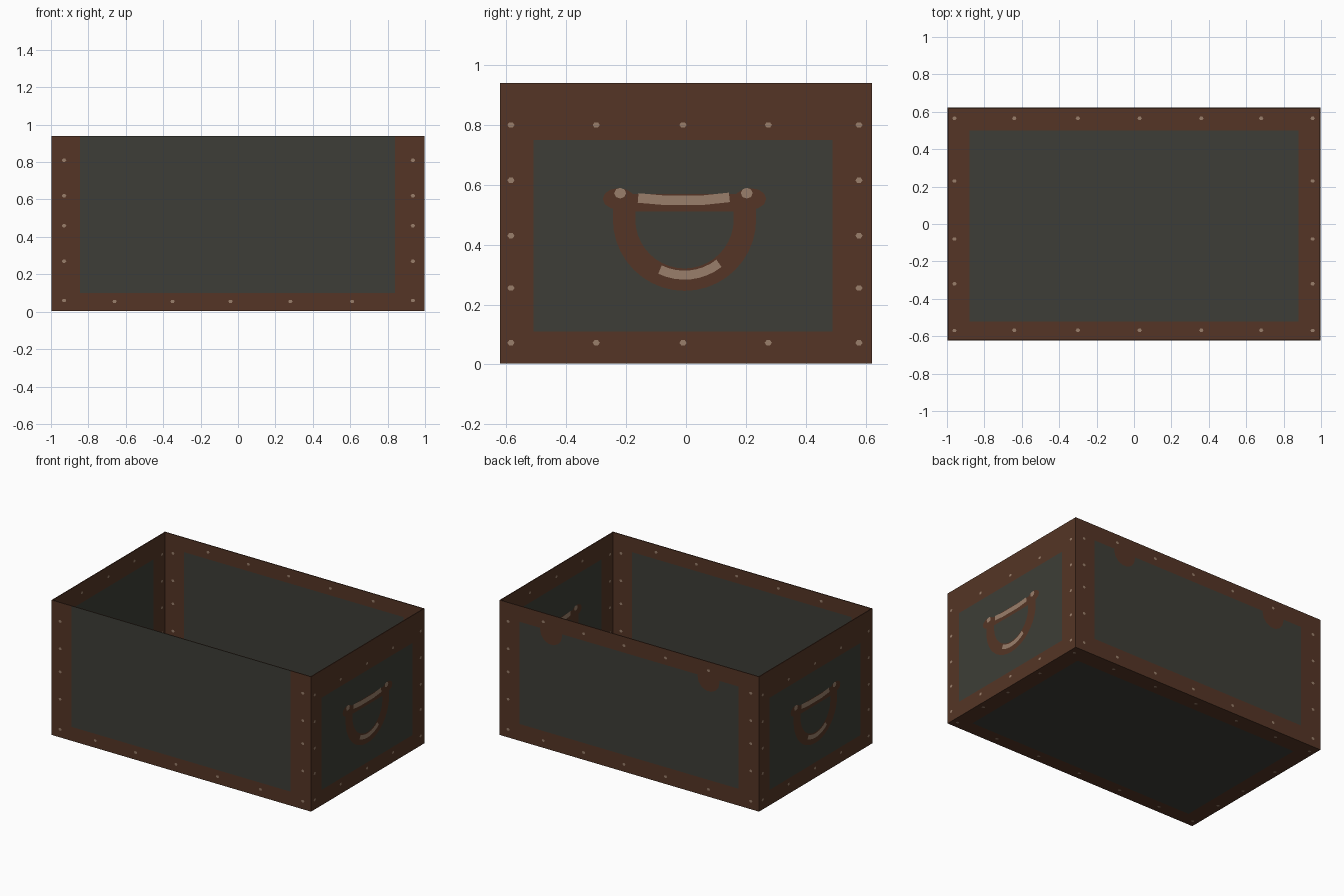
import bpy, bmesh, math
from mathutils import Matrix, Vector

if "Cube" in bpy.data.objects:
    bpy.data.objects.remove(bpy.data.objects["Cube"])

W, D, H = 0.997, 0.622, 0.94      # half width, half depth, height
T = 0.006                         # wall thickness
BASE = 0.003


def material(name, rgb):
    m = bpy.data.materials.new(name)
    m.diffuse_color = (*rgb, 1)
    m.use_nodes = True
    m.node_tree.nodes["Principled BSDF"].inputs["Base Color"].default_value = m.diffuse_color
    return m


PANEL = material("dark grey green panel", (0.047, 0.048, 0.038))
BROWN = material("rust brown frame", (0.090, 0.036, 0.019))
SHINE = material("worn tan metal", (0.32, 0.21, 0.145))


def plane(origin, u, n):
    """Local u, v, n axes of one side of the box."""
    u, n = Vector(u), Vector(n)
    v = n.cross(u)
    m = Matrix((u, v, n)).transposed().to_4x4()
    m.translation = origin
    return m


def finish(name, bm, mats, matrix):
    me = bpy.data.meshes.new(name)
    bm.to_mesh(me)
    bm.free()
    for m in mats:
        me.materials.append(m)
    ob = bpy.data.objects.new(name, me)
    ob.matrix_world = matrix
    bpy.context.collection.objects.link(ob)
    return ob


def sheet(name, matrix, us, vs):
    """3 x 3 sheet: border cells are frame, middle cell is panel."""
    bm = bmesh.new()
    g = [[bm.verts.new((u, v, 0)) for u in us] for v in vs]
    for j in range(len(vs) - 1):
        for i in range(len(us) - 1):
            if vs[j + 1] - vs[j] < 1e-5:
                continue
            f = bm.faces.new((g[j][i], g[j][i + 1], g[j + 1][i + 1], g[j + 1][i]))
            f.material_index = 0 if (i == 1 and j == 1) else 1
    finish(name, bm, (PANEL, BROWN), matrix)


def discs(name, matrix, spots, mat, ru, rv, lift, sides=6):
    bm = bmesh.new()
    for u, v in spots:
        bm.faces.new([bm.verts.new((u + ru * math.cos(a), v + rv * math.sin(a), lift))
                      for a in (2 * math.pi * k / sides for k in range(sides))])
    finish(name, bm, (mat,), matrix)


def ribbon(name, matrix, pts, width, mat, lift):
    """Flat band of constant width along a path."""
    bm = bmesh.new()
    p = [Vector(q) for q in pts]
    pairs = []
    for i, q in enumerate(p):
        d = (p[min(i + 1, len(p) - 1)] - p[max(i - 1, 0)]).normalized()
        s = Vector((-d.y, d.x)) * width / 2
        pairs.append([bm.verts.new((*(q + k * s), lift)) for k in (1, -1)])
    for a, b in zip(pairs, pairs[1:]):
        bm.faces.new((a[0], a[1], b[1], b[0]))
    finish(name, bm, (mat,), matrix)


def arc(r, a0, a1, n):
    return [(-0.005 + r * math.cos(math.radians(a0 + (a1 - a0) * k / n)),
             0.485 + r * math.sin(math.radians(a0 + (a1 - a0) * k / n)))
            for k in range(n + 1)]


def handle(name, m):
    path = [(-0.207, 0.57)] + arc(0.202, 180, 360, 20) + [(0.197, 0.57)]
    ribbon(name + "_grip", m, path, 0.075, BROWN, 0.0010)
    ribbon(name + "_bar", m, [(-0.2, 0.54), (0.2, 0.54)], 0.06, BROWN, 0.0014)
    discs(name + "_knobs", m, [(-0.225, 0.553), (0.215, 0.553)], BROWN, 0.053, 0.036, 0.0018, 12)
    ribbon(name + "_bar_shine", m, [(-0.16, 0.556), (-0.08, 0.549), (0.06, 0.549), (0.145, 0.558)],
           0.032, SHINE, 0.0024)
    ribbon(name + "_grip_shine", m, arc(0.187, 244, 308, 8), 0.03, SHINE, 0.0024)
    discs(name + "_knob_shine", m, [(-0.22, 0.572), (0.203, 0.572)], SHINE, 0.02, 0.018, 0.0024, 8)


def rivets(name, m, eu, us, ev, vs):
    """Rows at heights ev over us, columns at eu over vs."""
    spots = [(u, v) for v in ev for u in us] + [(u, v) for u in eu for v in vs]
    discs(name + "_rivets", m, spots, SHINE, 0.012, 0.010, 0.0025)


long_row = [-0.66, -0.35, -0.04, 0.28, 0.61]
short_row = [-0.30, -0.01, 0.275]
column = [0.06, 0.27, 0.46, 0.62, 0.81]

# Outer and inner faces of the long walls
long_us = (-W, -0.845, 0.84, W)
longs = {
    "front_wall_outside": (plane((0, -D, 0), (1, 0, 0), (0, -1, 0)), (BASE, 0.10, H, H), (0.055,)),
    "back_wall_outside": (plane((0, D, 0), (-1, 0, 0), (0, 1, 0)), (BASE, 0.12, 0.83, H), (0.055, 0.88)),
    "front_wall_inside": (plane((0, -D + T, 0), (-1, 0, 0), (0, 1, 0)), (BASE, 0.10, 0.84, H), (0.055, 0.89)),
    "back_wall_inside": (plane((0, D - T, 0), (1, 0, 0), (0, -1, 0)), (BASE, 0.10, 0.84, H), (0.055, 0.89)),
}
for name, (m, vs, rows) in longs.items():
    sheet(name, m, long_us, vs)
    rivets(name, m, (-0.93, 0.935), long_row, rows, column)

# Rounded hinge tabs on the back
back = longs["back_wall_outside"][0]
discs("hinge_tabs", back, [(-0.6, 0.82), (0.61, 0.82)], BROWN, 0.085, 0.085, 0.0015, 14)

# Outer and inner faces of the short walls, with handles
shorts = {
    "right_wall_outside": plane((W, 0, 0), (0, 1, 0), (1, 0, 0)),
    "left_wall_outside": plane((-W, 0, 0), (0, -1, 0), (-1, 0, 0)),
    "right_wall_inside": plane((W - T, 0, 0), (0, -1, 0), (-1, 0, 0)),
    "left_wall_inside": plane((-W + T, 0, 0), (0, 1, 0), (1, 0, 0)),
}
for name, m in shorts.items():
    sheet(name, m, (-D, -0.51, 0.49, D), (BASE, 0.11, 0.75 if "outside" in name else 0.80, H))
    rivets(name, m, (-0.585, 0.578), short_row, (0.072, 0.80 if "outside" in name else 0.87),
           [0.072, 0.255, 0.43, 0.615, 0.80])
    if name != "left_wall_inside":
        handle(name.replace("wall", "handle"), m)

# Floor, seen from inside and from below
for name, m in (("floor_inside", plane((0, 0, BASE + T), (1, 0, 0), (0, 0, 1))),
                ("floor_underside", plane((0, 0, BASE), (-1, 0, 0), (0, 0, -1)))):
    sheet(name, m, (-W, -0.88, 0.88, W), (-D, -0.52, 0.50, D))
    rivets(name, m, (-0.96, 0.955), [-0.64, -0.30, 0.03, 0.36, 0.68], (-0.568, 0.565),
           [-0.57, -0.32, -0.08, 0.23, 0.565])

# Thin rim closing the wall tops
bm = bmesh.new()
ring = [[bm.verts.new((sx * (W - k), sy * (D - k), H))
         for sx, sy in ((-1, -1), (1, -1), (1, 1), (-1, 1))] for k in (0, T)]
for i in range(4):
    j = (i + 1) % 4
    bm.faces.new((ring[0][i], ring[0][j], ring[1][j], ring[1][i]))
finish("top_rim", bm, (BROWN,), Matrix())
